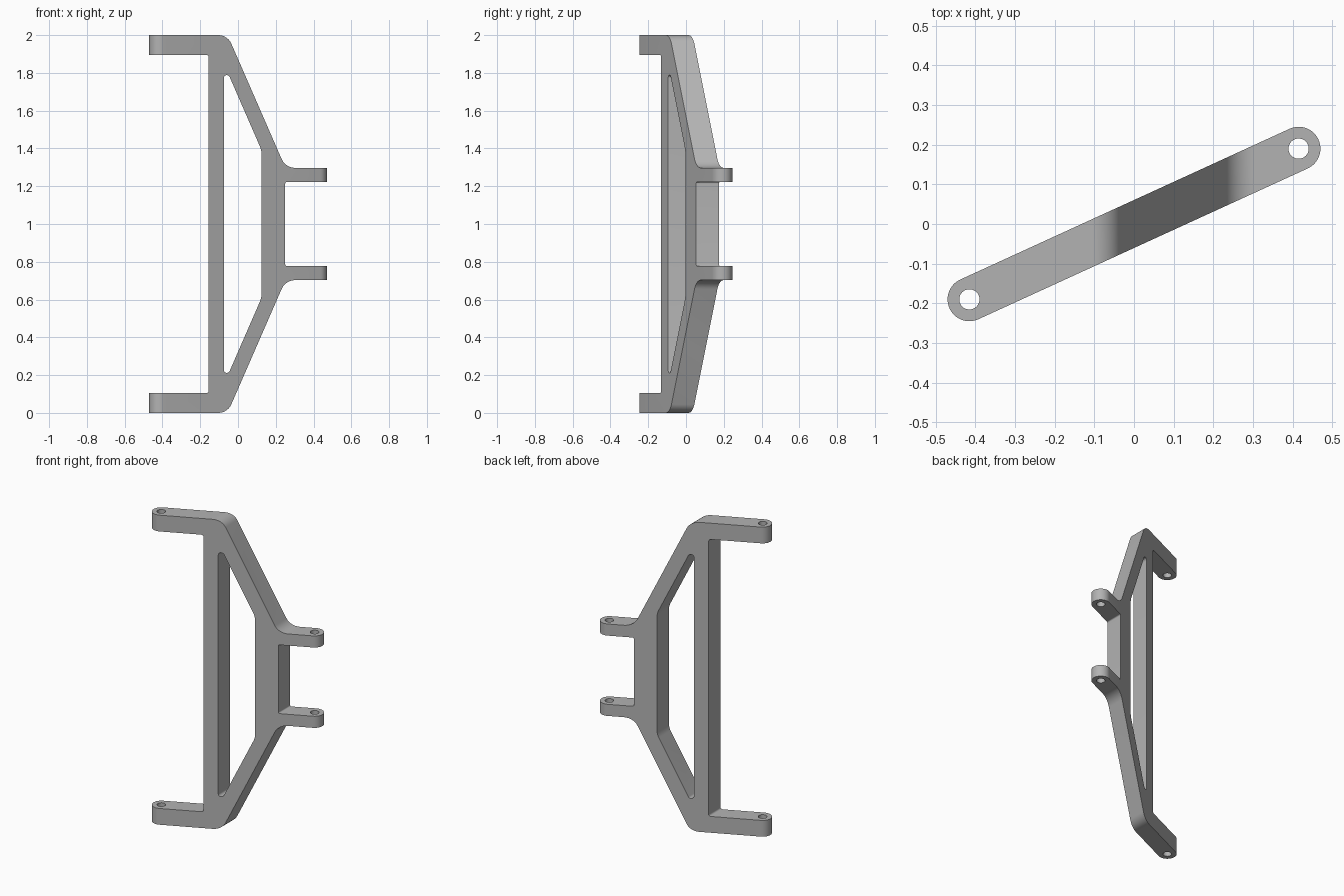
import bpy, bmesh, math
from mathutils import Vector

cube = bpy.data.objects.get("Cube")
if cube:
    bpy.data.objects.remove(cube, do_unlink=True)

grey = bpy.data.materials.new("satin grey")
grey.use_nodes = True
tone = (0.45, 0.45, 0.45, 1)
grey.diffuse_color = tone
grey.node_tree.nodes["Principled BSDF"].inputs["Base Color"].default_value = tone


def rounded(corners, steps=10):
    """Outline from (x, z, radius) corners, each filleted to its radius."""
    out = []
    n = len(corners)
    for i, (x, z, r) in enumerate(corners):
        p = Vector((x, z))
        if not r:
            out.append(p)
            continue
        a = (Vector(corners[i - 1][:2]) - p).normalized()
        b = (Vector(corners[(i + 1) % n][:2]) - p).normalized()
        half = a.angle(b) / 2
        centre = p + (a + b).normalized() * r / math.sin(half)
        start = p + a * r / math.tan(half) - centre
        end = p + b * r / math.tan(half) - centre
        sweep = start.angle(end)
        for k in range(steps + 1):
            t = k / steps
            out.append(centre + (start * math.sin((1 - t) * sweep)
                                 + end * math.sin(t * sweep)) / math.sin(sweep))
    return out


def mirrored(upper):
    """Close an upper-half corner list with its reflection about mid height."""
    return upper + [(x, 2 - z, r) for x, z, r in reversed(upper)]


def prism(name, outline, place, direction):
    bm = bmesh.new()
    face = bm.faces.new([bm.verts.new(place(p)) for p in outline])
    side = bmesh.ops.extrude_face_region(bm, geom=[face])["geom"]
    bmesh.ops.translate(bm, vec=direction,
                        verts=[v for v in side if isinstance(v, bmesh.types.BMVert)])
    bmesh.ops.recalc_face_normals(bm, faces=bm.faces)
    mesh = bpy.data.meshes.new(name)
    bm.to_mesh(mesh)
    bm.free()
    mesh.materials.append(grey)
    obj = bpy.data.objects.new(name, mesh)
    bpy.context.collection.objects.link(obj)
    return obj


def elevation(name, outline):
    return prism(name, outline, lambda p: (p.x, -0.5, p.y), (0, 1, 0))


def plan(name, outline):
    return prism(name, outline, lambda p: (p.x, p.y, -0.5), (0, 0, 3))


def arc(centre, radius, start, sweep, steps):
    return [centre + radius * Vector((math.cos(start + sweep * k / steps),
                                      math.sin(start + sweep * k / steps)))
            for k in range(steps + 1)]


# Frame outline: long arms on the left, short arms on the right
bracket = elevation("bracket_frame", rounded(mirrored([
    (-0.155, 1.895, 0.012), (-0.6, 1.895, 0), (-0.6, 2, 0), (-0.055, 2, 0.076),
    (0.2515, 1.297, 0.08), (0.6, 1.297, 0), (0.6, 1.222, 0), (0.25, 1.222, 0.008)])))

# Central opening
window = elevation("window_cutter", rounded(mirrored([
    (-0.075, 1.849, 0.016), (0.125, 1.39, 0.12)])))

# Oblique slab with round ends, and the pin holes through the ends
pin = Vector((0.415, 0.19))
turn = math.atan2(pin.y, pin.x)
slab = plan("slab_cutter", arc(pin, 0.055, turn - math.pi / 2, math.pi, 24)
            + arc(-pin, 0.055, turn + math.pi / 2, math.pi, 24))
holes = [plan("hole_cutter", arc(c, 0.0255, 0, math.tau, 32)[:-1]) for c in (pin, -pin)]

# Cut the frame and remove the cutters
bpy.context.view_layer.objects.active = bracket
bracket.select_set(True)
for cutter, kind in [(window, "DIFFERENCE"), (slab, "INTERSECT")] + [(h, "DIFFERENCE") for h in holes]:
    mod = bracket.modifiers.new("cut", "BOOLEAN")
    mod.operation = kind
    mod.solver = "EXACT"
    mod.object = cutter
    cutter.hide_render = True
    bpy.ops.object.modifier_apply(modifier=mod.name)
    bpy.data.objects.remove(cutter, do_unlink=True)

bpy.ops.object.shade_smooth_by_angle(angle=math.radians(30))
